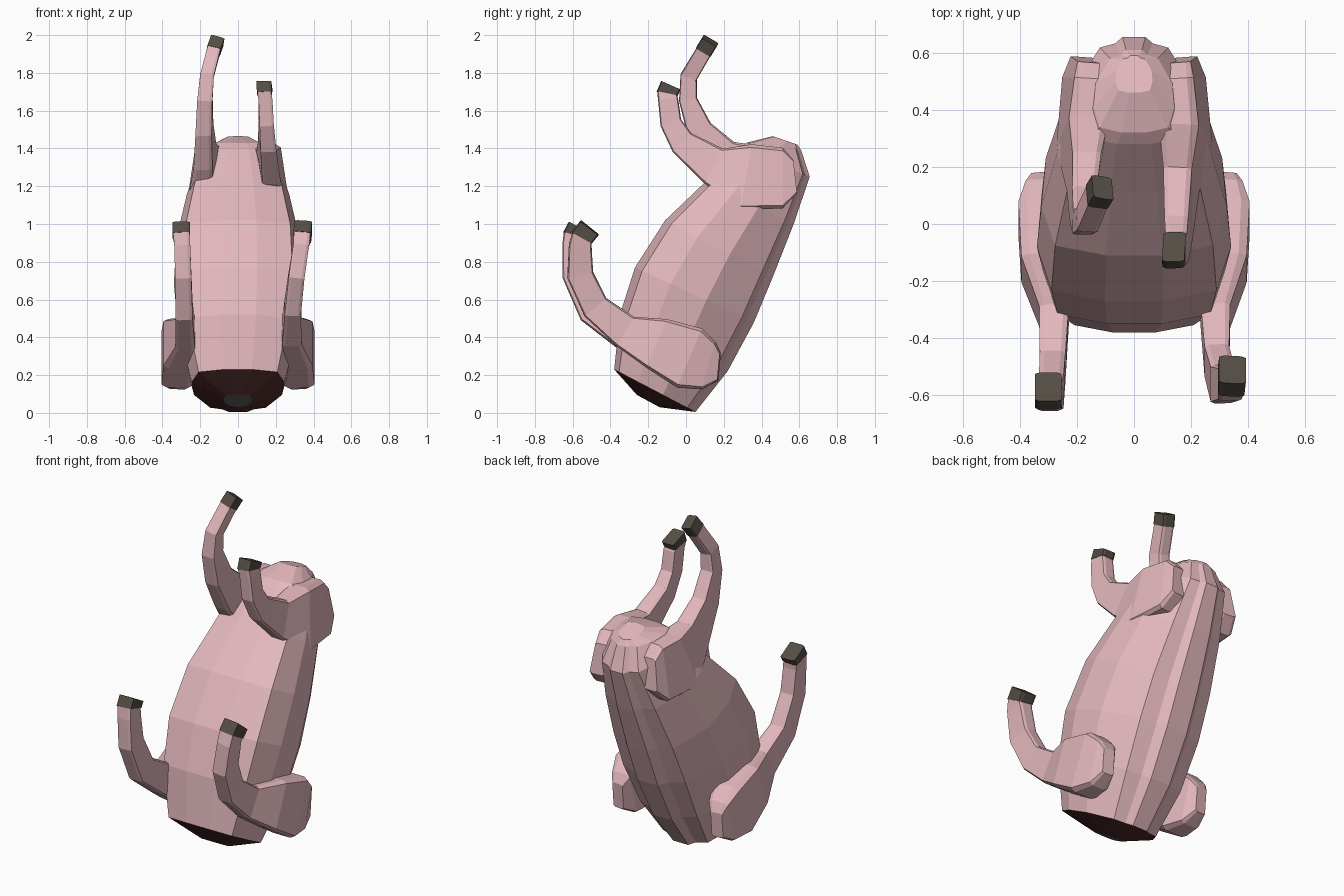
import bpy, bmesh, math
from mathutils import Vector

if "Cube" in bpy.data.objects:
    bpy.data.objects.remove(bpy.data.objects["Cube"])


def material(name, rgb):
    m = bpy.data.materials.new(name)
    m.diffuse_color = (*rgb, 1)
    m.use_nodes = True
    m.node_tree.nodes["Principled BSDF"].inputs["Base Color"].default_value = m.diffuse_color
    return m


SKIN = material("skin", (0.77, 0.48, 0.51))
HOOF = material("hoof", (0.09, 0.075, 0.06))
FLESH = material("flesh", (0.085, 0.025, 0.025))
BONE = material("bone", (0.12, 0.12, 0.12))


def loft(name, rings, mat, caps=(True, True)):
    """Skin a list of equal-length point rings with flat faces."""
    bm = bmesh.new()
    vs = [[bm.verts.new(p) for p in r] for r in rings]
    n = len(vs[0])
    for a, b in zip(vs, vs[1:]):
        for i in range(n):
            j = (i + 1) % n
            bm.faces.new((a[i], a[j], b[j], b[i]))
    if caps[0]:
        bm.faces.new(vs[0][::-1])
    if caps[1]:
        bm.faces.new(vs[-1])
    bmesh.ops.recalc_face_normals(bm, faces=bm.faces)
    me = bpy.data.meshes.new(name)
    bm.to_mesh(me)
    bm.free()
    me.materials.append(mat)
    ob = bpy.data.objects.new(name, me)
    bpy.context.collection.objects.link(ob)
    return ob


# Egg-shaped body section with a raised spine: (share of half width, position from belly to back)
half = [(.3, 0), (.85, .06), (1, .3), (.95, .6), (.6, .9), (.33, .94), (.2, 1)]
section = half + [(-x, t) for x, t in reversed(half)]


def body_ring(fy, fz, by, bz, w):
    return [Vector((x * w, fy + (by - fy) * t, fz + (bz - fz) * t)) for x, t in section]


# Body: belly point (y, z), back point (y, z), half width
neck = (-.38, .23, .05, .005, .245)
body = [neck,
        (-.35, .52, .22, .22, .315),
        (-.27, .77, .36, .48, .34),
        (-.11, 1.02, .46, .72, .325),
        (.11, 1.23, .57, 1.0, .27),
        (.28, 1.40, .655, 1.25, .2),
        (.32, 1.43, .61, 1.39, .14),
        (.46, 1.465, .59, 1.42, .065)]
loft("body", [body_ring(*r) for r in body], SKIN, (False, True))

# Neck cut with the bone end in its middle
inner = body_ring(-.26, .095, -.14, .03, .075)
loft("neck_cut", [body_ring(*neck), inner], FLESH, (False, False))
loft("neck_bone", [inner, [p + Vector((0, .02, .04)) for p in inner]], BONE)

# Bevelled box section of the limbs: (share of side-plane radius, share of x radius)
box = [(1, .65), (.9, 1), (-.9, 1), (-1, .65), (-1, -.65), (-.9, -1), (.9, -1), (1, -.65)]


def limb(name, path, lean):
    """Path rows: x, y, z, radius in the side plane, radius across x. Last two rows are the hoof."""
    pts = [Vector(p[:3]) for p in path]
    rings = []
    for i, p in enumerate(path):
        t = (pts[min(i + 1, len(pts) - 1)] - pts[max(i - 1, 0)]).normalized()
        up = t.cross(Vector((1, 0, 0))).normalized()
        side = up.cross(t)
        ring = []
        for u, s in box:
            d = up * u * p[3] + side * s * p[4]
            d.x -= math.copysign(lean, p[0]) * d.z
            ring.append(pts[i] + d)
        rings.append(ring)
    loft(name + "_leg", rings[:-1], SKIN)
    # hoof slightly wider than the leg end
    c = [pts[-2], pts[-1]]
    hoof = [[q + (v - q) * 1.06 for v in r] for q, r in zip(c, rings[-2:])]
    loft(name + "_hoof", hoof, HOOF)


for s, side in ((1, "right"), (-1, "left")):
    # Thigh and shoulder are the same on both sides, the lower legs differ
    thigh = [(s * .165, .575, 1.25, .09, .045), (s * .17, .51, 1.243, .16, .06),
             (s * .18, .32, 1.25, .175, .07)]
    shoulder = [(s * .325, .175, .245, .075, .035), (s * .32, .12, .25, .13, .06),
                (s * .32, .02, .29, .17, .085), (s * .315, -.15, .365, .14, .08)]
    if s > 0:
        hind = [(.165, .15, 1.305, .105, .05), (.155, -.02, 1.43, .07, .042),
                (.15, -.08, 1.535, .057, .038), (.145, -.095, 1.66, .053, .037),
                (.14, -.10, 1.69, .053, .037), (.14, -.08, 1.735, .053, .037)]
        fore = [(.285, -.32, .43, .09, .052), (.29, -.48, .56, .075, .043),
                (.31, -.56, .73, .07, .042), (.335, -.56, .89, .06, .042),
                (.34, -.55, .93, .058, .044), (.345, -.51, .98, .058, .044)]
    else:
        hind = [(-.175, .18, 1.36, .105, .05), (-.178, .07, 1.5, .07, .043),
                (-.175, .01, 1.66, .048, .04), (-.165, .015, 1.78, .045, .037),
                (-.13, .095, 1.915, .043, .036), (-.11, .128, 1.97, .043, .036)]
        fore = [(-.28, -.32, .42, .09, .052), (-.285, -.5, .54, .075, .045),
                (-.29, -.59, .73, .065, .043), (-.295, -.6, .89, .055, .042),
                (-.3, -.595, .94, .054, .044), (-.3, -.57, .985, .054, .044)]
    limb(side + "_hind", thigh + hind, .15)
    limb(side + "_fore", shoulder + fore, 0)
